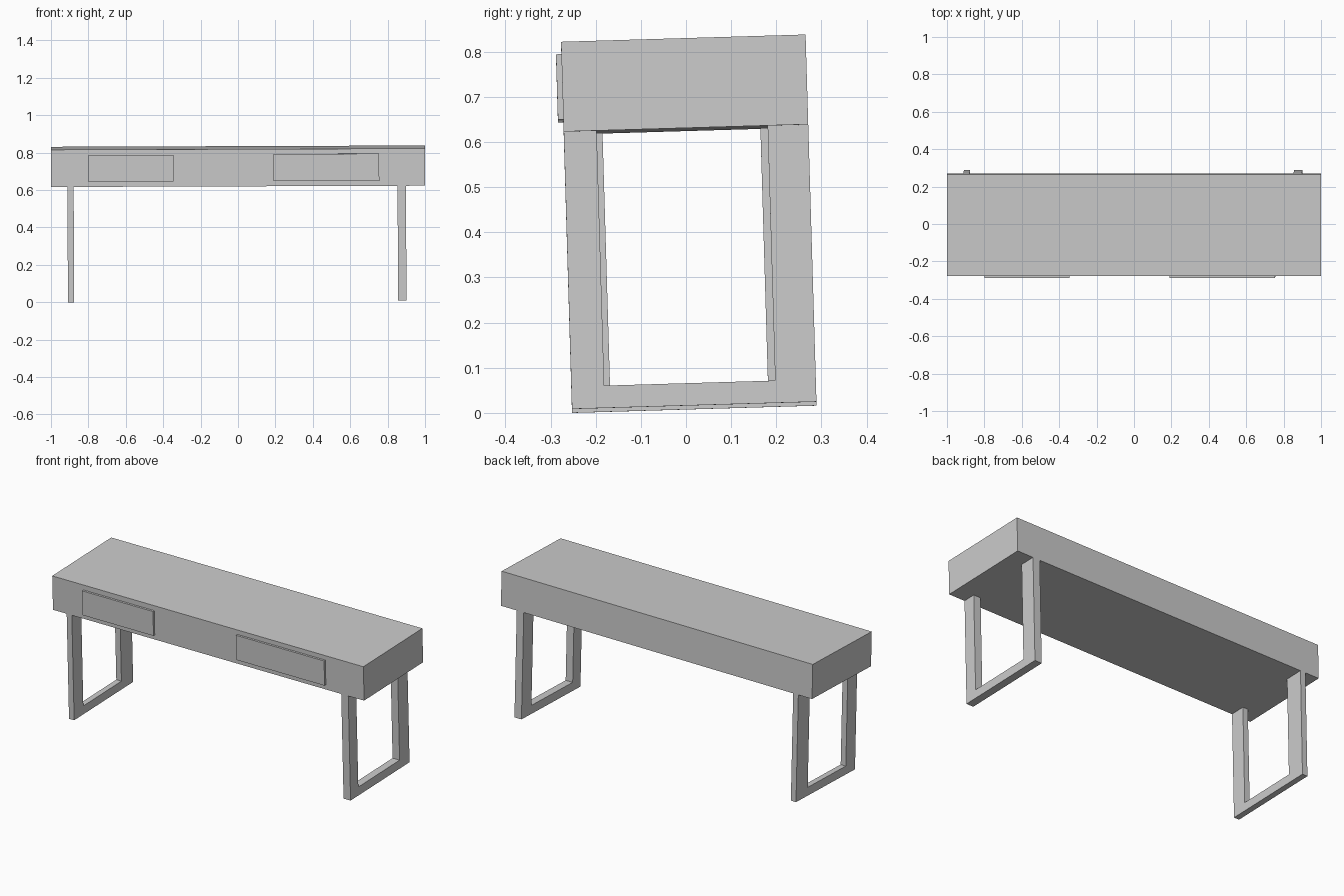
import bpy, math
from mathutils import Matrix

if "Cube" in bpy.data.objects:
    bpy.data.objects.remove(bpy.data.objects["Cube"])

# The whole table leans very slightly; parts are modelled square, then tilted
TILT = (Matrix.Translation((0, -0.003, 0.7273))
        @ Matrix.Rotation(math.radians(-0.2), 4, 'Y')
        @ Matrix.Rotation(math.radians(1.7), 4, 'X'))


def prism(name, profile, x0, x1):
    """Extrude a closed (y, z) profile along x."""
    n = len(profile)
    verts = [(x, y, z) for x in (x0, x1) for y, z in profile]
    faces = [tuple(range(n))[::-1], tuple(range(n, 2 * n))]
    faces += [(i, (i + 1) % n, n + (i + 1) % n, n + i) for i in range(n)]
    mesh = bpy.data.meshes.new(name)
    mesh.from_pydata(verts, [], faces)
    mesh.transform(TILT)
    mesh.update()
    obj = bpy.data.objects.new(name, mesh)
    bpy.context.collection.objects.link(obj)
    return obj


def box(name, x0, x1, y0, y1, z0, z1):
    return prism(name, [(y0, z0), (y1, z0), (y1, z1), (y0, z1)], x0, x1)


D, H = 0.271, 0.0995  # half depth and half height of the body


def u_frame(name, x0, x1, y_in0, y_in1, z_bottom, z_bar):
    """Open-topped U leg frame hanging under the body."""
    prism(name, [(-D, -H), (-D, z_bottom), (D, z_bottom), (D, -H),
                 (y_in1, -H), (y_in1, z_bar), (y_in0, z_bar), (y_in0, -H)], x0, x1)


# Body
box("table_body", -1, 1, -D, D, -H, H)

# Drawer fronts
box("left_drawer_front", -0.80, -0.345, -D - 0.012, -D, -0.073, 0.070)
box("right_drawer_front", 0.19, 0.755, -D - 0.012, -D, -0.072, 0.073)

# Leg frames (the two differ slightly in size)
u_frame("left_leg_frame", -0.912, -0.879, -0.185, 0.165, -0.7165, -0.668)
u_frame("right_leg_frame", 0.853, 0.898, -0.198, 0.181, -0.714, -0.6645)
